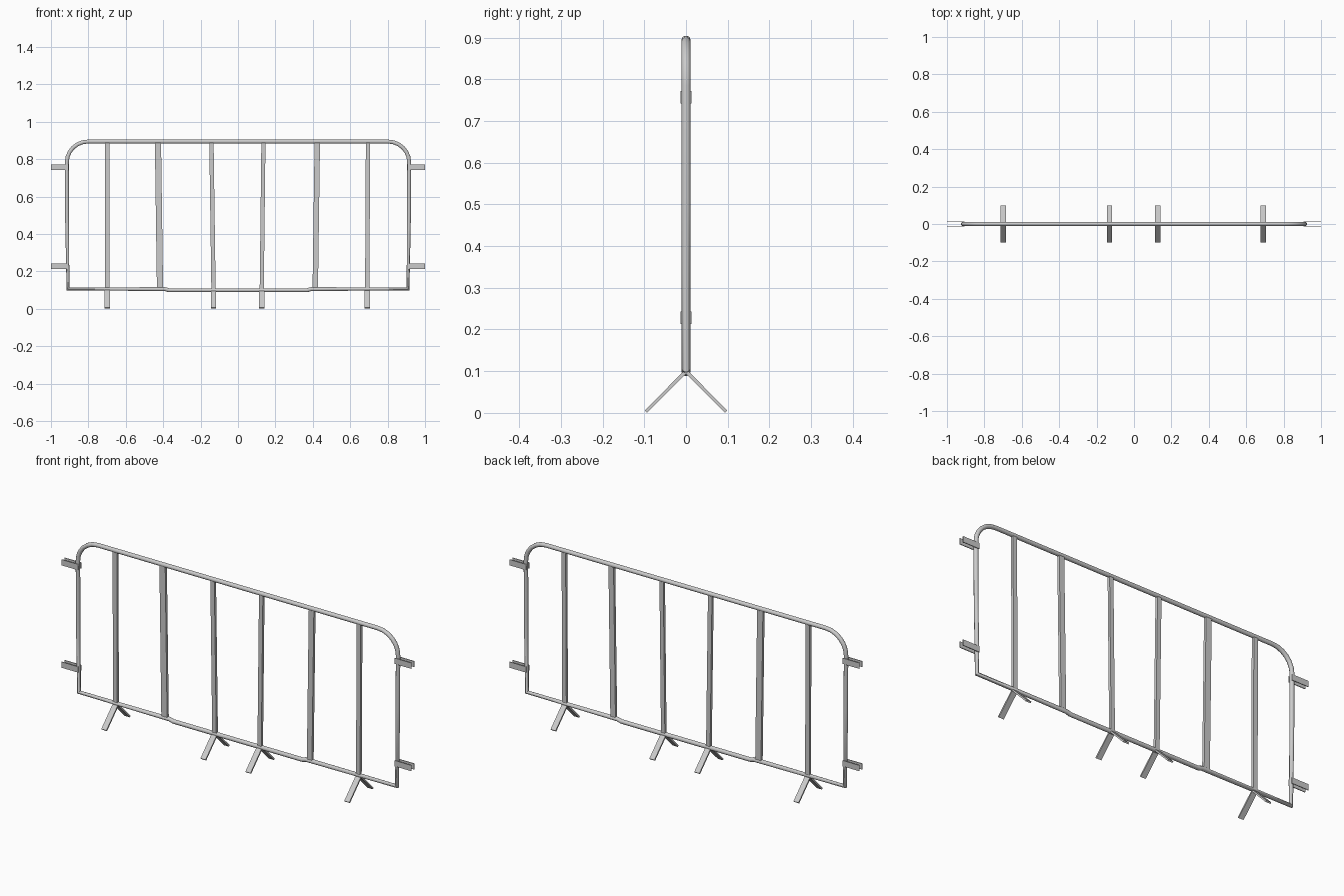
import bpy, math
from mathutils import Vector, Matrix

if "Cube" in bpy.data.objects:
    bpy.data.objects.remove(bpy.data.objects["Cube"])


def mesh_object(name, verts, faces):
    me = bpy.data.meshes.new(name)
    me.from_pydata(verts, [], faces)
    ob = bpy.data.objects.new(name, me)
    bpy.context.collection.objects.link(ob)
    return ob


def bar(name, a, b, width, thick):
    """Flat bar from a to b: width lies across the bar, thick is its depth."""
    a, b = Vector(a), Vector(b)
    d = (b - a).normalized()
    w = Vector((0, 0, 1)) if abs(d.x) > 0.9 else Vector((1, 0, 0))
    w = (w - d * w.dot(d)).normalized()
    t = d.cross(w)
    w, t = w * width / 2, t * thick / 2
    verts = [p + s * w + r * t for p in (a, b)
             for s, r in ((-1, -1), (1, -1), (1, 1), (-1, 1))]
    faces = [(3, 2, 1, 0), (4, 5, 6, 7)]
    faces += [(i, (i + 1) % 4, (i + 1) % 4 + 4, i + 4) for i in range(4)]
    return mesh_object(name, verts, faces)


# outer tube frame: rounded top corners, square bottom corners, sagging bottom rail
half = [(0.37, 0.099), (0.39, 0.105), (0.909, 0.106), (0.914, 0.5)]
half += [(0.80 + 0.115 * math.cos(a), 0.784 + 0.110 * math.sin(a))
         for a in (math.radians(90 * i / 6) for i in range(7))]
path = half + [(-x, z) for x, z in reversed(half)]
curve = bpy.data.curves.new("frame_path", 'CURVE')
curve.dimensions = '3D'
curve.bevel_depth = 0.011
curve.bevel_resolution = 3
spline = curve.splines.new('POLY')
spline.points.add(len(path) - 1)
for p, (x, z) in zip(spline.points, path):
    p.co = (x, 0, z, 1)
spline.use_cyclic_u = True
frame = bpy.data.objects.new("tube_frame", curve)
bpy.context.collection.objects.link(frame)
bpy.context.view_layer.objects.active = frame
frame.select_set(True)
bpy.ops.object.convert(target='MESH')
bpy.ops.object.shade_smooth_by_angle(angle=math.radians(40))

# upright bars: top x, bottom x, width
for i, (top, bottom, w) in enumerate([
        (-0.70, -0.698, 0.024), (-0.428, -0.417, 0.033), (-0.142, -0.131, 0.023),
        (0.136, 0.127, 0.022), (0.424, 0.413, 0.029), (0.695, 0.691, 0.023)]):
    bar(f"upright_bar_{i}", (bottom, 0, 0.104), (top, 0, 0.892), w, 0.014)

# splayed flat feet, front and back
for i, x in enumerate((-0.698, -0.131, 0.126, 0.691)):
    for side, s in (("front", -1), ("back", 1)):
        bar(f"{side}_foot_{i}", (x, s * 0.002, 0.098), (x, s * 0.096, 0.003), 0.029, 0.008)

# paired coupling plates at both ends
for end, sx in (("left", -1), ("right", 1)):
    for level, z in (("lower", 0.228), ("upper", 0.757)):
        for side, sy in (("front", -1), ("back", 1)):
            bar(f"{end}_{level}_{side}_plate", (sx * 0.905, sy * 0.0115, z),
                (sx * 1.0, sy * 0.0115, z), 0.030, 0.004)
